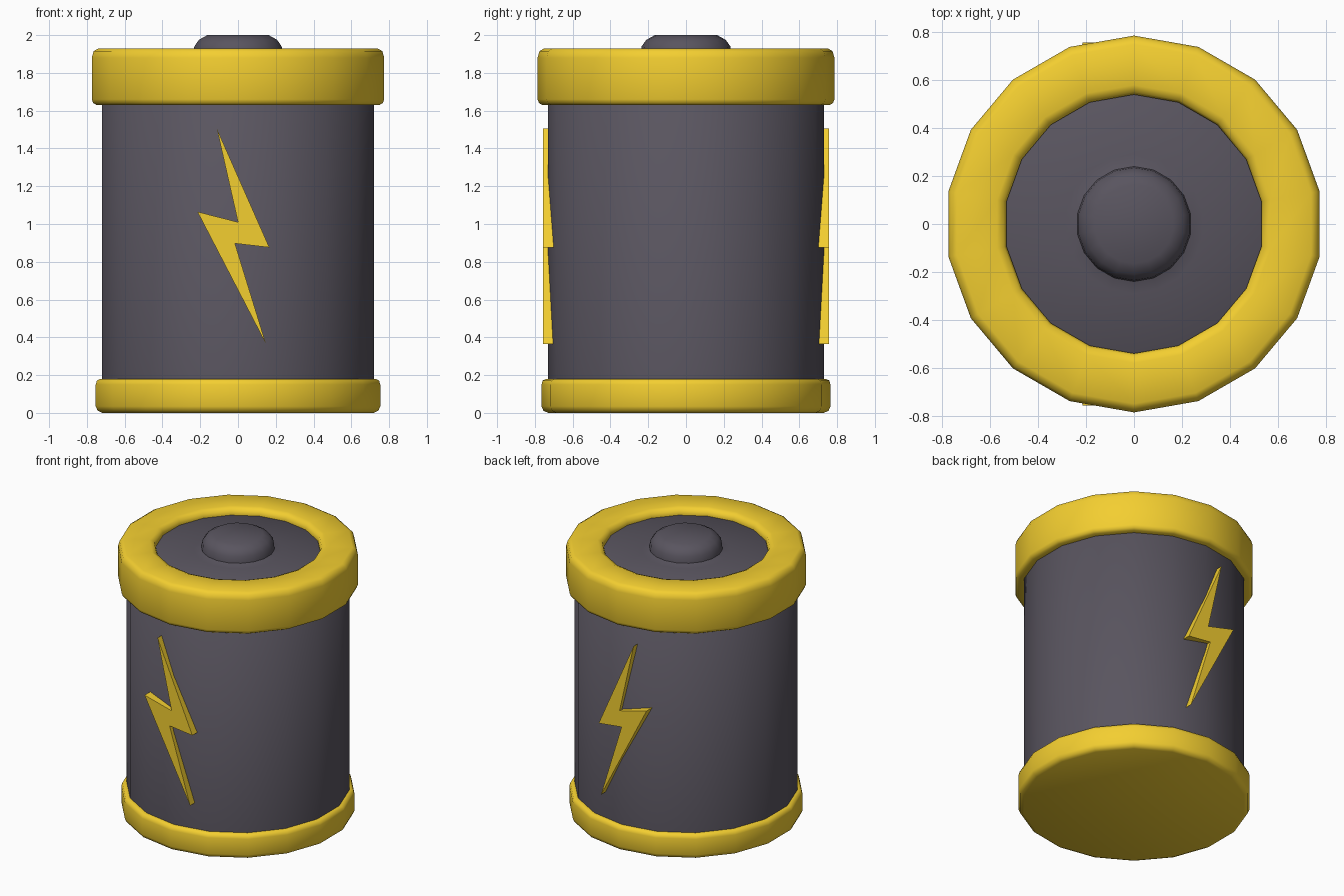
import bpy, bmesh, math

if "Cube" in bpy.data.objects:
    bpy.data.objects.remove(bpy.data.objects["Cube"])

SIDES = 18


def material(name, color):
    m = bpy.data.materials.new(name)
    m.diffuse_color = (*color, 1)
    m.use_nodes = True
    m.node_tree.nodes["Principled BSDF"].inputs["Base Color"].default_value = m.diffuse_color
    return m


dark = material("dark_casing", (0.10, 0.09, 0.115))
yellow = material("yellow", (0.90, 0.62, 0.03))


def finish(name, bm, mat, angle):
    bmesh.ops.recalc_face_normals(bm, faces=bm.faces)
    me = bpy.data.meshes.new(name)
    bm.to_mesh(me)
    bm.free()
    ob = bpy.data.objects.new(name, me)
    bpy.context.collection.objects.link(ob)
    me.materials.append(mat)
    bpy.ops.object.select_all(action='DESELECT')
    ob.select_set(True)
    bpy.context.view_layer.objects.active = ob
    bpy.ops.object.shade_smooth_by_angle(angle=math.radians(angle))
    return ob


def lathe(name, profile, mat, closed=False, angle=50):
    """Revolve (radius, z) points; open profiles get flat end caps."""
    bm = bmesh.new()
    rings = []
    for r, z in profile:
        rings.append([bm.verts.new((r * math.sin(2 * math.pi * i / SIDES),
                                    r * math.cos(2 * math.pi * i / SIDES), z))
                      for i in range(SIDES)])
    pairs = list(zip(rings, rings[1:]))
    if closed:
        pairs.append((rings[-1], rings[0]))
    for a, b in pairs:
        for i in range(SIDES):
            j = (i + 1) % SIDES
            bm.faces.new((a[i], a[j], b[j], b[i]))
    if not closed:
        bm.faces.new(rings[0])
        bm.faces.new(rings[-1])
    return finish(name, bm, mat, angle)


# Casing with recessed top disc and rounded terminal
lathe("casing", [(0.73, 0.1), (0.73, 1.78), (0.6, 1.88), (0.29, 1.88),
                 (0.24, 1.895), (0.235, 1.94), (0.21, 1.975), (0.165, 2.0)],
      dark, angle=65)

# Bottom cap
lathe("bottom_cap", [(0.73, 0), (0.755, 0.012), (0.765, 0.035), (0.765, 0.15),
                     (0.758, 0.172), (0.74, 0.18), (0.70, 0.18)], yellow)

# Top rim ring, bevelled, open in the middle
lathe("top_rim", [(0.70, 1.63), (0.76, 1.63), (0.778, 1.64), (0.786, 1.66),
                  (0.786, 1.88), (0.776, 1.915), (0.75, 1.93),
                  (0.58, 1.93), (0.55, 1.918), (0.54, 1.89), (0.54, 1.84),
                  (0.70, 1.70)], yellow, closed=True)

# Lightning bolts, front and mirrored to the back
BOLT = [(-0.112, 1.505), (0.166, 0.876), (-0.016, 0.897),
        (0.148, 0.365), (-0.215, 1.065), (0.0, 1.01)]
for name, side in (("front_bolt", -1), ("back_bolt", 1)):
    bm = bmesh.new()
    face = bm.faces.new([bm.verts.new((x, side * 0.757, z)) for x, z in BOLT])
    ext = bmesh.ops.extrude_face_region(bm, geom=[face], use_keep_orig=True)
    for v in ext["geom"]:
        if isinstance(v, bmesh.types.BMVert):
            v.co.y = side * 0.68
    finish(name, bm, yellow, 30)
